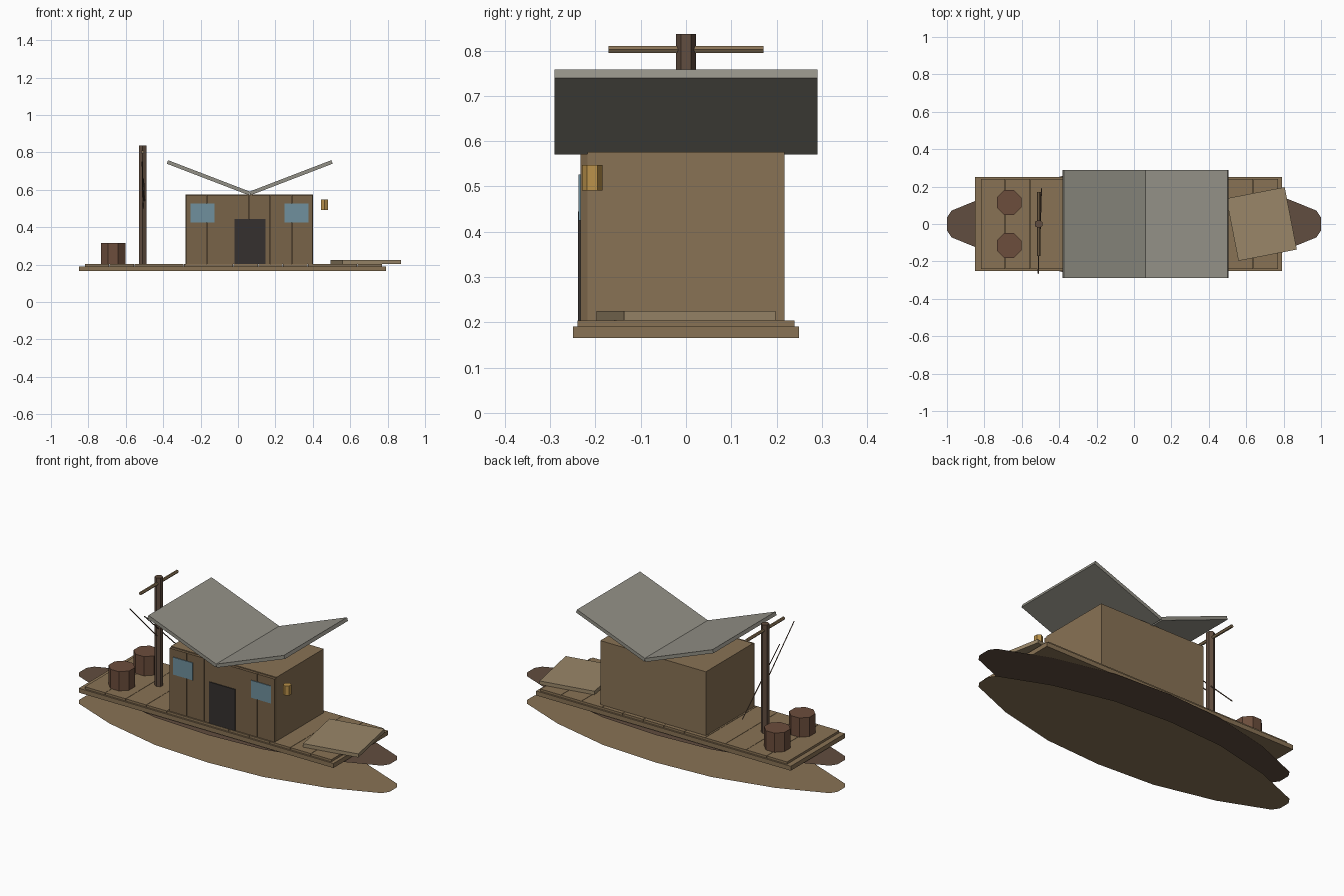
import bpy, math
from mathutils import Vector

if "Cube" in bpy.data.objects:
    bpy.data.objects.remove(bpy.data.objects["Cube"])


def material(name, r, g, b):
    m = bpy.data.materials.new(name)
    m.diffuse_color = (r, g, b, 1)
    m.use_nodes = True
    m.node_tree.nodes["Principled BSDF"].inputs["Base Color"].default_value = m.diffuse_color
    return m


TAN = material("tan_wood", 0.25, 0.17, 0.09)
BOARD = material("board_wood", 0.19, 0.125, 0.065)
PALE = material("pale_wood", 0.32, 0.24, 0.14)
DARK = material("dark_wood", 0.12, 0.075, 0.05)
BARREL = material("barrel_wood", 0.15, 0.075, 0.045)
GREY = material("roof_grey", 0.29, 0.28, 0.24)
BLACK = material("door_dark", 0.035, 0.03, 0.028)
GLASS = material("window_blue", 0.16, 0.28, 0.34)
GOLD = material("lantern_gold", 0.5, 0.29, 0.07)


def mesh_object(name, verts, faces, mat):
    me = bpy.data.meshes.new(name)
    me.from_pydata(verts, [], faces)
    me.materials.append(mat)
    ob = bpy.data.objects.new(name, me)
    bpy.context.collection.objects.link(ob)
    return ob


def box(name, x, y, z, mat):
    """Box from (min, max) ranges, with its origin at its centre."""
    c = [(a + b) / 2 for a, b in (x, y, z)]
    h = [(b - a) / 2 for a, b in (x, y, z)]
    v = [(i * h[0], j * h[1], k * h[2]) for i in (-1, 1) for j in (-1, 1) for k in (-1, 1)]
    f = [(0, 1, 3, 2), (4, 6, 7, 5), (0, 4, 5, 1), (2, 3, 7, 6), (0, 2, 6, 4), (1, 5, 7, 3)]
    ob = mesh_object(name, v, f, mat)
    ob.location = c
    return ob


def rod(name, start, end, radius, sides, mat, turn=0.0):
    """Flat-sided cylinder between two points."""
    a, b = Vector(start), Vector(end)
    n = sides
    ring = [(radius * math.cos(turn + math.tau * i / n), radius * math.sin(turn + math.tau * i / n))
            for i in range(n)]
    length = (b - a).length
    v = [(x, y, 0) for x, y in ring] + [(x, y, length) for x, y in ring]
    f = [(i, (i + 1) % n, n + (i + 1) % n, n + i) for i in range(n)]
    f += [tuple(reversed(range(n))), tuple(range(n, 2 * n))]
    ob = mesh_object(name, v, f, mat)
    ob.location = a
    if abs((b - a).normalized().z) < 0.999:
        ob.rotation_euler = (b - a).to_track_quat('Z', 'Y').to_euler()
    return ob


# Hull: two flat outline sheets, mirrored from a quarter profile
quarter = [(1.0, 0.035), (0.975, 0.072), (0.70, 0.183), (0.35, 0.264)]
half = quarter + [(0, 0.285)] + [(-x, y) for x, y in reversed(quarter)]
outline = half + [(x, -y) for x, y in reversed(half)]
for name, z, mat in (("hull_bottom", 0.0, TAN), ("hull_top", 0.16, DARK)):
    mesh_object(name, [(x, y, z) for x, y in outline], [tuple(range(len(outline)))], mat)

# Deck slab and cross planks
box("deck", (-0.85, 0.79), (-0.25, 0.25), (0.165, 0.191), TAN)
step = 1.59 / 12
for i in range(12):
    x = -0.82 + i * step
    box(f"deck_plank_{i + 1}", (x + 0.001, x + step - 0.001), (-0.24, 0.24), (0.191, 0.204), TAN)

# Cabin with front boards, door and windows
box("cabin", (-0.28, 0.40), (-0.217, 0.217), (0.204, 0.576), TAN)
step = 0.68 / 6
for i in range(6):
    x = -0.28 + i * step
    box(f"front_board_{i + 1}", (x + 0.001, x + step - 0.001), (-0.233, -0.217), (0.204, 0.571), BOARD)
box("door", (-0.02, 0.147), (-0.238, -0.231), (0.204, 0.445), BLACK)
for side, x in (("left", -0.19), ("right", 0.313)):
    box(f"window_{side}", (x - 0.064, x + 0.064), (-0.237, -0.231), (0.425, 0.526), GLASS)

# Valley roof: two panels rising outwards
for side, s in (("left", -1), ("right", 1)):
    cx = 0.0625 + s * 0.2205
    panel = box(f"roof_{side}", (cx - 0.235, cx + 0.235), (-0.29, 0.29), (0.6545, 0.6745), GREY)
    panel.rotation_euler.y = -s * math.radians(21)

# Mast, yard and slanted loose lines
rod("mast", (-0.51, 0, 0.204), (-0.51, 0, 0.836), 0.0225, 6, DARK, math.pi / 6)
rod("yard", (-0.51, -0.171, 0.802), (-0.51, 0.171, 0.802), 0.009, 6, TAN)
rod("loose_line_1", (-0.512, -0.265, 0.75), (-0.508, -0.02, 0.50), 0.003, 4, DARK)
rod("loose_line_2", (-0.505, -0.14, 0.66), (-0.495, 0.19, 0.345), 0.003, 4, DARK)

# Barrels on the left end
for side, y in (("front", -0.115), ("back", 0.115)):
    rod(f"barrel_{side}", (-0.668, y, 0.204), (-0.668, y, 0.316), 0.071, 8, BARREL, math.pi / 8)

# Loose board on the right end
board = box("gangplank", (0.523, 0.841), (-0.17, 0.17), (0.204, 0.225), PALE)
board.rotation_euler.z = math.radians(11)

# Lantern beside the cabin
rod("lantern", (0.462, -0.207, 0.491), (0.462, -0.207, 0.547), 0.0225, 6, GOLD, math.pi / 6)
